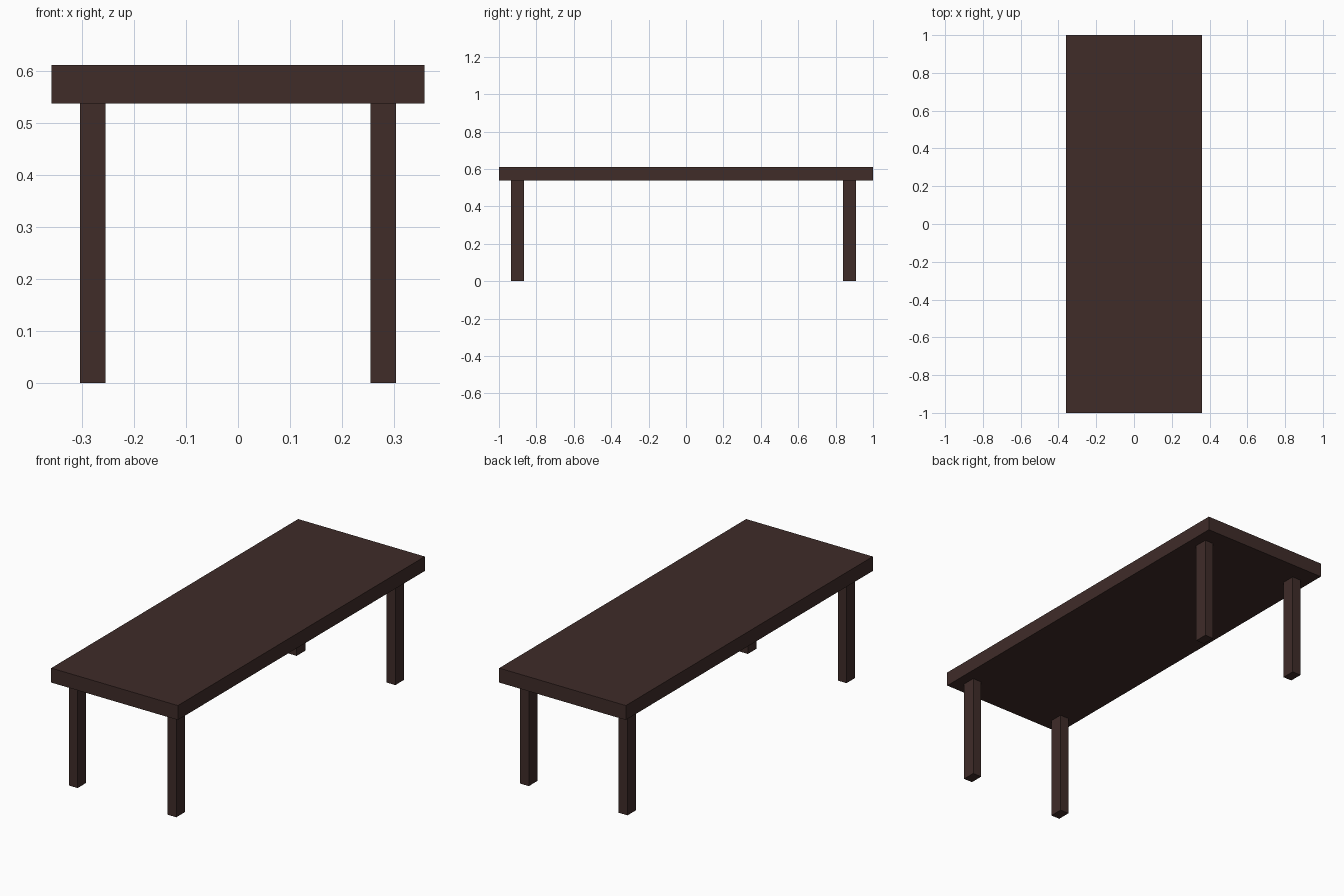
import bpy

if "Cube" in bpy.data.objects:
    bpy.data.objects.remove(bpy.data.objects["Cube"])

wood = bpy.data.materials.new("dark_wood")
wood.diffuse_color = (0.05, 0.025, 0.022, 1)
wood.use_nodes = True
wood.node_tree.nodes["Principled BSDF"].inputs["Base Color"].default_value = wood.diffuse_color


def box(name, center, size):
    bpy.ops.mesh.primitive_cube_add(size=1, location=center)
    obj = bpy.context.object
    obj.name = name
    obj.scale = size
    bpy.ops.object.transform_apply(location=False, rotation=False, scale=True)
    obj.data.materials.append(wood)
    return obj


TOP, UNDERSIDE = 0.612, 0.538

# Thick slab top
box("table_top", (0, 0, (TOP + UNDERSIDE) / 2), (0.718, 2.0, TOP - UNDERSIDE))

# Four rectangular legs, the back pair set slightly further in
for end, y in (("front", -0.90), ("back", 0.874)):
    for side, x in (("left", -0.28), ("right", 0.28)):
        box(f"{end}_{side}_leg", (x, y, UNDERSIDE / 2), (0.05, 0.07, UNDERSIDE))
